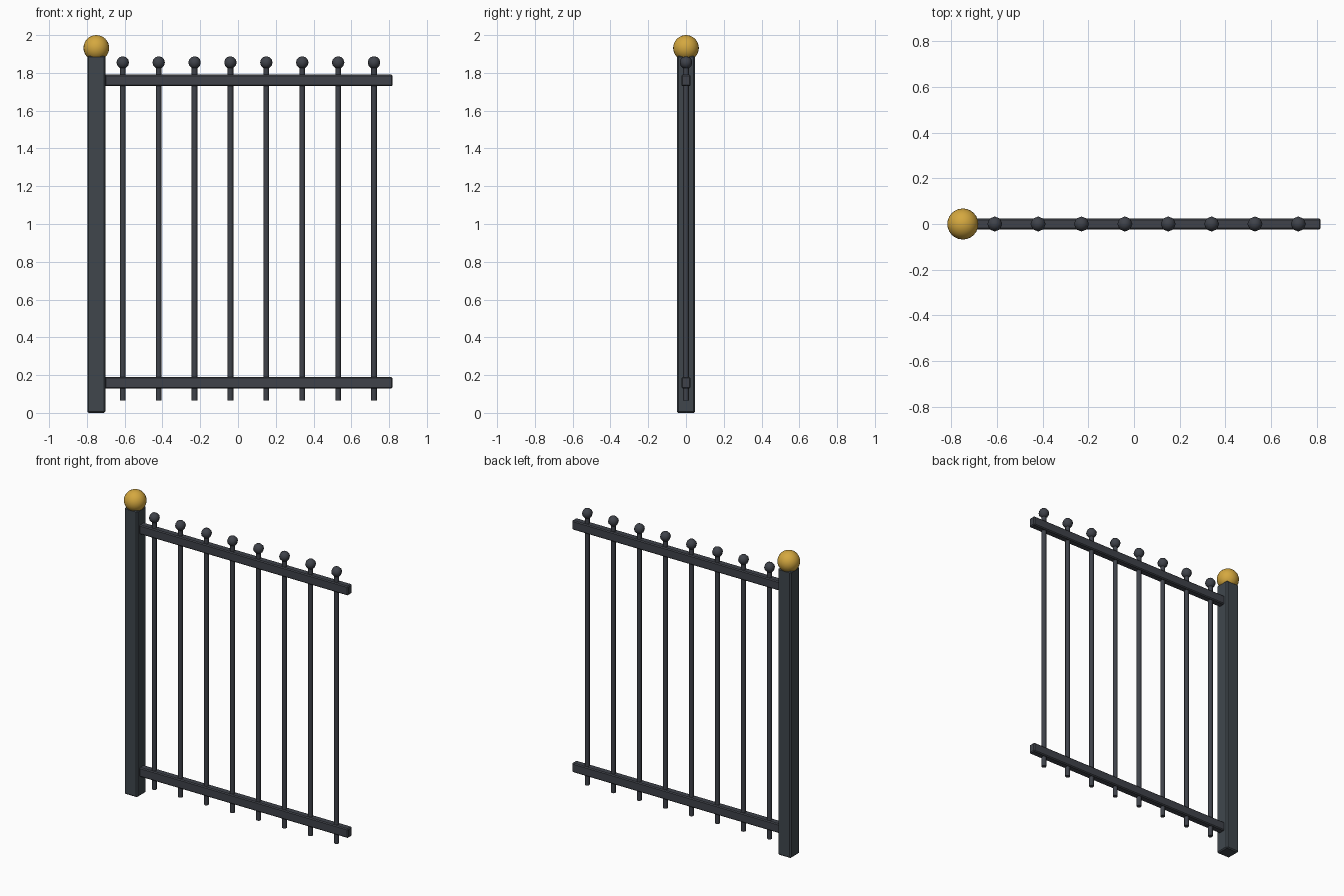
import bpy, math

if "Cube" in bpy.data.objects:
    bpy.data.objects.remove(bpy.data.objects["Cube"])


def material(name, rgb):
    m = bpy.data.materials.new(name)
    m.diffuse_color = (*rgb, 1)
    m.use_nodes = True
    m.node_tree.nodes["Principled BSDF"].inputs["Base Color"].default_value = m.diffuse_color
    return m


POST = material("post slate", (0.05, 0.062, 0.073))
IRON = material("dark iron", (0.05, 0.055, 0.068))
GOLD = material("gold", (0.66, 0.39, 0.05))


def finish(name, mat, smooth=False):
    o = bpy.context.object
    o.name = name
    o.data.materials.append(mat)
    if smooth:
        bpy.ops.object.shade_smooth_by_angle(angle=math.radians(50))
    return o


def box(name, mat, center, size, bevel):
    bpy.ops.mesh.primitive_cube_add(size=1, location=center)
    o = finish(name, mat)
    o.scale = size
    bpy.ops.object.transform_apply(location=False, rotation=False, scale=True)
    b = o.modifiers.new("edge", 'BEVEL')
    b.width = bevel
    b.segments = 1


def ball(name, mat, center, r, seg, rings):
    bpy.ops.mesh.primitive_uv_sphere_add(segments=seg, ring_count=rings, radius=r, location=center)
    finish(name, mat, True)


# post with gold ball cap
box("post", POST, (-0.75, 0, 0.945), (0.095, 0.095, 1.89), 0.007)
ball("post_ball", GOLD, (-0.75, 0, 1.932), 0.068, 24, 16)

# horizontal rails
for name, z in (("bottom_rail", 0.16), ("top_rail", 1.76)):
    box(name, IRON, (0.056, 0, z), (1.524, 0.047, 0.061), 0.006)

# upright bars with knobs
for i in range(8):
    x = -0.61 + 0.19 * i
    z0, z1 = 0.065, 1.845
    bpy.ops.mesh.primitive_cylinder_add(vertices=8, radius=0.015, depth=z1 - z0,
                                        location=(x, 0, (z0 + z1) / 2))
    finish(f"bar_{i + 1}", IRON, True)
    ball(f"knob_{i + 1}", IRON, (x, 0, 1.855), 0.033, 8, 6)
